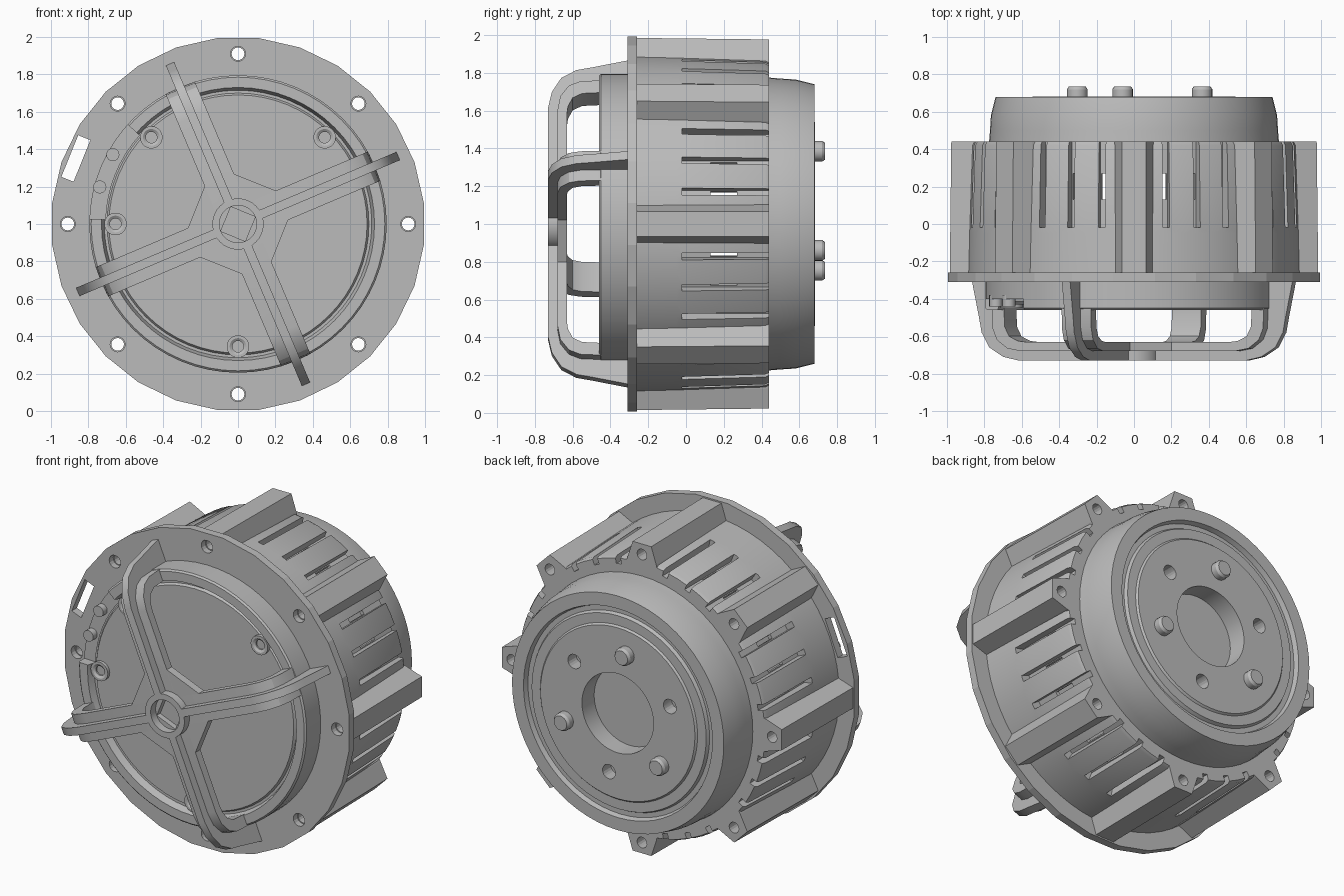
import bpy, bmesh
from math import cos, sin, pi, radians
from mathutils import Matrix, Vector

if "Cube" in bpy.data.objects:
    bpy.data.objects.remove(bpy.data.objects["Cube"])

metal = bpy.data.materials.new("grey metal")
metal.use_nodes = True
GREY = (0.5, 0.5, 0.5, 1)
metal.diffuse_color = GREY
metal.node_tree.nodes["Principled BSDF"].inputs["Base Color"].default_value = GREY


def finish(name, bm, smooth=False):
    bmesh.ops.remove_doubles(bm, verts=bm.verts, dist=1e-5)
    bmesh.ops.recalc_face_normals(bm, faces=bm.faces)
    mesh = bpy.data.meshes.new(name)
    bm.to_mesh(mesh)
    bm.free()
    mesh.materials.append(metal)
    ob = bpy.data.objects.new(name, mesh)
    bpy.context.collection.objects.link(ob)
    if smooth:
        shade(ob)
    return ob


def shade(ob):
    bpy.ops.object.select_all(action='DESELECT')
    ob.select_set(True)
    bpy.context.view_layer.objects.active = ob
    bpy.ops.object.shade_smooth_by_angle(angle=radians(30))


def polar(r, a, y=0.0):
    return Vector((r * cos(a), y, 1 + r * sin(a)))


def spin(bm, profile, n, centre=(0, 0, 1), phase=0.0):
    """Closed (radius, y) profile turned about the y direction."""
    c = Vector(centre)
    rings = []
    for i in range(n):
        a = phase + 2 * pi * i / n
        rings.append([bm.verts.new(c + Vector((r * cos(a), y, r * sin(a)))) for r, y in profile])
    m = len(profile)
    for i in range(n):
        p, q = rings[i], rings[(i + 1) % n]
        for j in range(m):
            k = (j + 1) % m
            if profile[j][0] == 0 and profile[k][0] == 0:
                continue
            if profile[j][0] == 0:
                bm.faces.new((p[j], p[k], q[k]))
            elif profile[k][0] == 0:
                bm.faces.new((p[j], p[k], q[j]))
            else:
                bm.faces.new((p[j], p[k], q[k], q[j]))
    bmesh.ops.delete(bm, geom=[v for v in bm.verts if not v.link_faces], context='VERTS')


def lathe(name, profile, n=48, centre=(0, 0, 1), smooth=True, phase=0.0):
    bm = bmesh.new()
    spin(bm, profile, n, centre, phase)
    return finish(name, bm, smooth)


def rod(r, y0, y1):
    return [(0, y0), (r, y0), (r, y1), (0, y1)]


def prism(bm, lower, upper):
    a = [bm.verts.new(p) for p in lower]
    b = [bm.verts.new(p) for p in upper]
    bm.faces.new(a)
    bm.faces.new(b[::-1])
    for i in range(len(a)):
        j = (i + 1) % len(a)
        bm.faces.new((a[i], a[j], b[j], b[i]))


def frame(angle):
    """Local (radial, along y, tangential) axes placed on the drum axis."""
    return Matrix.Translation((0, 0, 1)) @ Matrix.Rotation(-angle, 4, 'Y')


def radial_prism(bm, angle, profile, half):
    m = frame(angle)
    prism(bm, [m @ Vector((r, y, -half)) for r, y in profile],
          [m @ Vector((r, y, half)) for r, y in profile])


def box(bm, angle, r0, r1, y0, y1, half):
    radial_prism(bm, angle, [(r0, y0), (r1, y0), (r1, y1), (r0, y1)], half)


def cut(ob, bm):
    cutter = finish("cutter", bm)
    cutter.hide_render = True
    mod = ob.modifiers.new("cut", 'BOOLEAN')
    mod.operation, mod.solver, mod.object = 'DIFFERENCE', 'EXACT', cutter
    bpy.context.view_layer.update()
    deps = bpy.context.evaluated_depsgraph_get()
    mesh = bpy.data.meshes.new_from_object(ob.evaluated_get(deps))
    ob.modifiers.clear()
    ob.data = mesh
    bpy.data.objects.remove(cutter)


EIGHTHS = [i * pi / 4 for i in range(8)]
SLOTS = [a + k * pi / 16 for a in EIGHTHS for k in (1, 2, 3)]


def bolt_holes(r):
    bm = bmesh.new()
    for a in EIGHTHS:
        spin(bm, rod(r, -0.6, 0.6), 16, polar(0.91, a))
    return bm


# Mounting flange with bolt holes and an oblong window
flange = lathe("flange", [(0.7, -0.31), (1, -0.31), (1, -0.26), (0.7, -0.26)], 28,
               smooth=False, phase=pi / 28)
bm = bolt_holes(0.04)
box(bm, radians(158), 0.9, 0.97, -0.5, 0, 0.12)
cut(flange, bm)

# Slotted housing
body = lathe("housing", [(0.8, -0.27), (0.89, -0.27), (0.885, -0.05), (0.87, 0.42), (0.86, 0.44),
                         (0.76, 0.44), (0.76, 0.4), (0.8, 0.4)], 64)
cut(body, bolt_holes(0.034))
bm = bmesh.new()
for a in SLOTS:
    box(bm, a, 0.825, 1, -0.02, 0.5, 0.018)
cut(body, bm)
bm = bmesh.new()
for a in SLOTS:
    box(bm, a, 0.7, 1, 0.13, 0.27, 0.012)
cut(body, bm)
shade(body)

# Bolt lugs along the housing
bm = bmesh.new()
for a in EIGHTHS:
    m = frame(a)
    section = [(0.84, -0.11), (0.88, -0.1), (0.985, -0.065), (0.985, 0.065), (0.88, 0.1), (0.84, 0.11)]
    prism(bm, [m @ Vector((r, -0.27, t)) for r, t in section],
          [m @ Vector((r - 0.008, 0.44, t)) for r, t in section])
lugs = finish("bolt_lugs", bm)
cut(lugs, bolt_holes(0.034))

# Front cover with raised rim, groove and a cable notch
cover = lathe("front_cover", [(0, -0.43), (0.69, -0.43), (0.7, -0.415), (0.715, -0.415), (0.73, -0.46),
                              (0.785, -0.46), (0.795, -0.45), (0.795, -0.28), (0, -0.28)], 64)
bm = bmesh.new()
arc = [radians(d) for d in range(138, 179, 5)]
outline = [(0.71, a) for a in arc] + [(0.85, a) for a in reversed(arc)]
prism(bm, [polar(r, a, -0.6) for r, a in outline], [polar(r, a, -0.4) for r, a in outline])
cut(cover, bm)
shade(cover)
for d in (151, 165):
    lathe("cable_peg", rod(0.035, -0.44, -0.38), 16, polar(0.765, radians(d)))

# Cover screws
for d in (45, 135, 180, 270):
    lathe("cover_screw", [(0.03, -0.42), (0.03, -0.44), (0.045, -0.45), (0.06, -0.45), (0.06, -0.42)],
          20, polar(0.655, radians(d)))

# Guard cage: four arms, each a thin rib on a wide web
WEB_TOP = [(0, -0.68), (0.62, -0.68), (0.7, -0.665), (0.76, -0.62), (0.785, -0.56), (0.79, -0.45)]
WEB_BASE = [(0.72, -0.45), (0.715, -0.55), (0.69, -0.6), (0.64, -0.625), (0.6, -0.63), (0, -0.63)]
RIB_TOP = [(0.12, -0.73), (0.66, -0.73), (0.75, -0.71), (0.83, -0.66), (0.875, -0.58), (0.89, -0.5),
           (0.93, -0.31)]
for i in range(4):
    a = radians(23 + 90 * i)
    bm = bmesh.new()
    radial_prism(bm, a, WEB_TOP + WEB_BASE, 0.085)
    web = finish("guard_web", bm, True)
    bm = bmesh.new()
    radial_prism(bm, a, RIB_TOP + [(0.78, -0.3)] + WEB_TOP[:0:-1] + [(0.12, -0.68)], 0.024)
    rib = finish("guard_rib", bm, True)
    bm = bmesh.new()
    spin(bm, rod(0.1, -0.8, -0.645), 32)
    cut(web, bm)
    shade(web)
lathe("guard_gusset", [(0.1, -0.68), (0.34, -0.68), (0.34, -0.63), (0.1, -0.63)], 4,
      smooth=False, phase=radians(23))
lathe("guard_hub", [(0.1, -0.73), (0.137, -0.73), (0.137, -0.63), (0.1, -0.63)], 32)

# Rear drum with stepped face and central bore
drum = lathe("rear_drum", [(0, 0.38), (0.78, 0.38), (0.77, 0.5), (0.765, 0.58), (0.74, 0.68), (0.66, 0.68),
                           (0.65, 0.65), (0.62, 0.65), (0.61, 0.67), (0.55, 0.67), (0.54, 0.682),
                           (0.25, 0.682), (0.25, 0.56), (0, 0.56)], 64)
bm = bmesh.new()
for d in (39, 159, 279):
    spin(bm, rod(0.045, 0.6, 0.8), 20, polar(0.39, radians(d)))
cut(drum, bm)
shade(drum)

# Drive pins
for d in (99, 219, 339):
    lathe("drive_pin", [(0, 0.65), (0.055, 0.65), (0.055, 0.72), (0.045, 0.735), (0, 0.735)], 20,
          polar(0.39, radians(d)))
